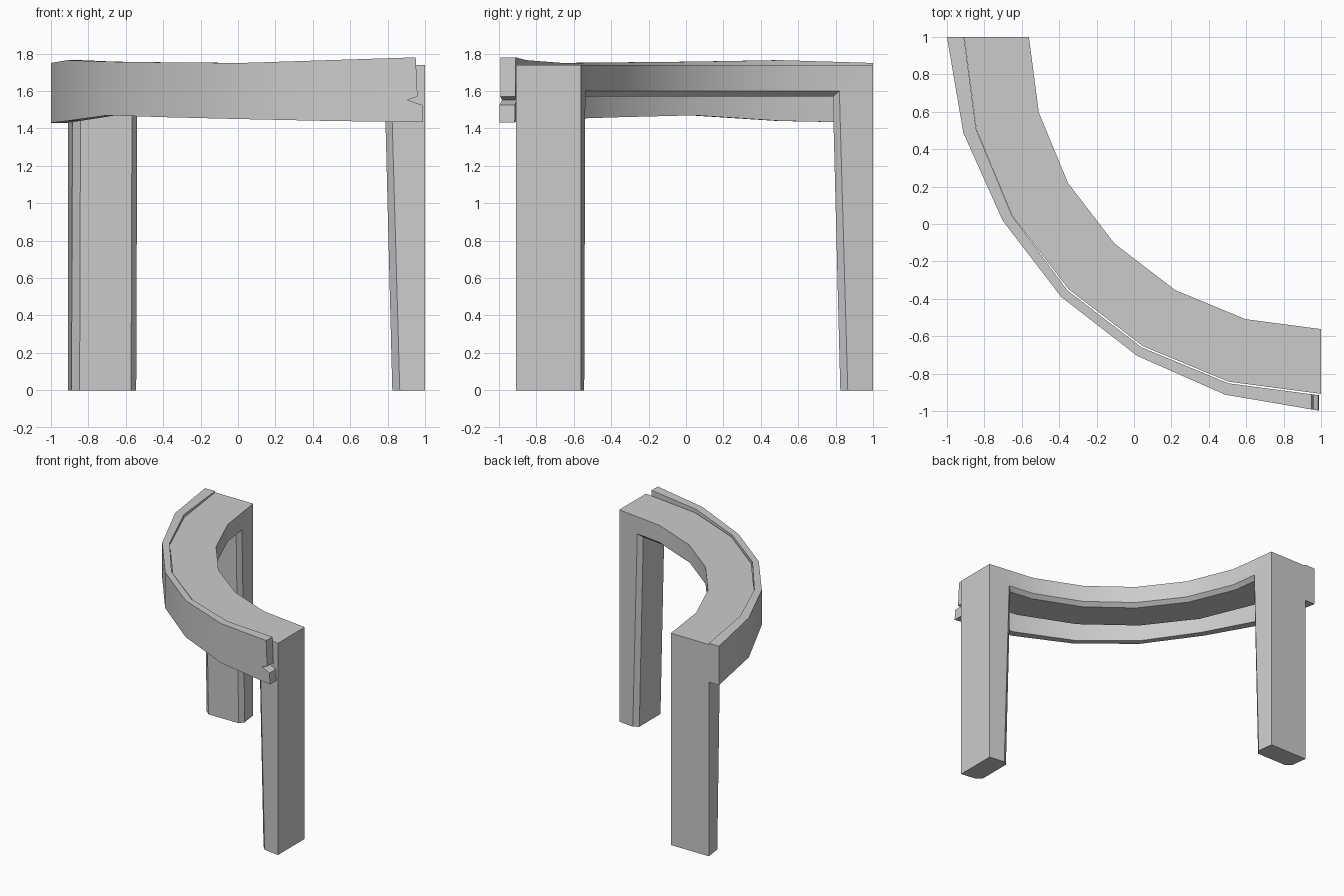
import bpy, bmesh, math

if "Cube" in bpy.data.objects:
    bpy.data.objects.remove(bpy.data.objects["Cube"])

C = (1.0, 1.0)          # centre of the quarter curve
SEG = 6                 # facets along the curve
TOP = 1.74


def polar(r, k, z):
    a = math.radians(90 * k / SEG)
    return (C[0] - r * math.cos(a), C[1] - r * math.sin(a), z)


def finish(bm, name):
    bmesh.ops.recalc_face_normals(bm, faces=bm.faces)
    me = bpy.data.meshes.new(name)
    bm.to_mesh(me)
    bm.free()
    ob = bpy.data.objects.new(name, me)
    bpy.context.collection.objects.link(ob)
    bpy.ops.object.select_all(action='DESELECT')
    ob.select_set(True)
    bpy.context.view_layer.objects.active = ob
    bpy.ops.object.shade_smooth_by_angle(angle=math.radians(28))
    return ob


def strip(bm, a, b):
    for i in range(len(a) - 1):
        bm.faces.new((a[i], a[i + 1], b[i + 1], b[i]))


# Curved arch with two tapered legs, chamfered around the opening
def opening_rail(bm, r, y_foot, y_top, z):
    def on_facet(y, h):
        return (C[0] - r + (1 - y) * math.tan(math.radians(45 / SEG)), y, h)
    start = [on_facet(y_foot, 0), on_facet(y_top, z)]
    end = [(p[1], p[0], p[2]) for p in reversed(start)]
    mid = [polar(r, k, z) for k in range(1, SEG)]
    return [bm.verts.new(p) for p in start + mid + end]


bm = bmesh.new()
R_OUT, R_IN = 1.908, 1.562
rails = [opening_rail(bm, R_OUT, 0.865, 0.82, 1.60),
         opening_rail(bm, 1.87, 0.825, 0.785, 1.57),
         opening_rail(bm, 1.595, 0.825, 0.785, 1.57),
         opening_rail(bm, R_IN, 0.865, 0.82, 1.60)]
for a, b in zip(rails, rails[1:]):
    strip(bm, a, b)
tops, feet = [], []
for r, rail in ((R_OUT, rails[0]), (R_IN, rails[3])):
    top = [bm.verts.new(polar(r, k, TOP)) for k in range(SEG + 1)]
    foot = [bm.verts.new(polar(r, k, 0)) for k in (0, SEG)]
    bm.faces.new((top[0], top[1], rail[2], rail[1], rail[0], foot[0]))
    bm.faces.new((top[-1], top[-2], rail[-3], rail[-2], rail[-1], foot[1]))
    strip(bm, top[1:-1], rail[2:-2])
    tops.append(top)
    feet.append(foot)
strip(bm, tops[0], tops[1])
for e, i in ((0, 0), (1, -1)):
    bm.faces.new((tops[0][i], tops[1][i], feet[1][e], feet[0][e]))
    bm.faces.new([feet[0][e]] + [rl[i] for rl in rails] + [feet[1][e]])
finish(bm, "arch_and_legs")

# Outer facing band, uneven edges, with a broken notch at the right end
bm = bmesh.new()
R_BAND = [2.0, 1.98, 1.965, 1.965, 1.968, 1.98, 2.0]
Z_HI = [1.75, 1.765, 1.757, 1.753, 1.75, 1.765]
Z_LO = [1.43, 1.44, 1.47, 1.46, 1.45, 1.44]
NOTCH = [(0.99, 1.433), (0.985, 1.525), (0.905, 1.553), (0.96, 1.57), (0.95, 1.78)]
outlines = []
for radii in (R_BAND, [1.909, 1.909, 1.909] + [1.917] * 4):
    lo = [bm.verts.new(polar(radii[k], k, Z_LO[k])) for k in range(SEG)]
    hi = [bm.verts.new(polar(radii[k], k, Z_HI[k])) for k in range(SEG)]
    strip(bm, lo, hi)
    p, q = polar(radii[5], 5, 0), polar(radii[6], 6, 0)
    slope = (q[1] - p[1]) / (q[0] - p[0])
    brk = [bm.verts.new((x, p[1] + (x - p[0]) * slope, z)) for x, z in NOTCH]
    bm.faces.new([lo[-1]] + brk + [hi[-1]])
    outlines.append(lo + brk + hi[::-1] + [lo[0]])
strip(bm, outlines[0], outlines[1])
finish(bm, "facing_band")
